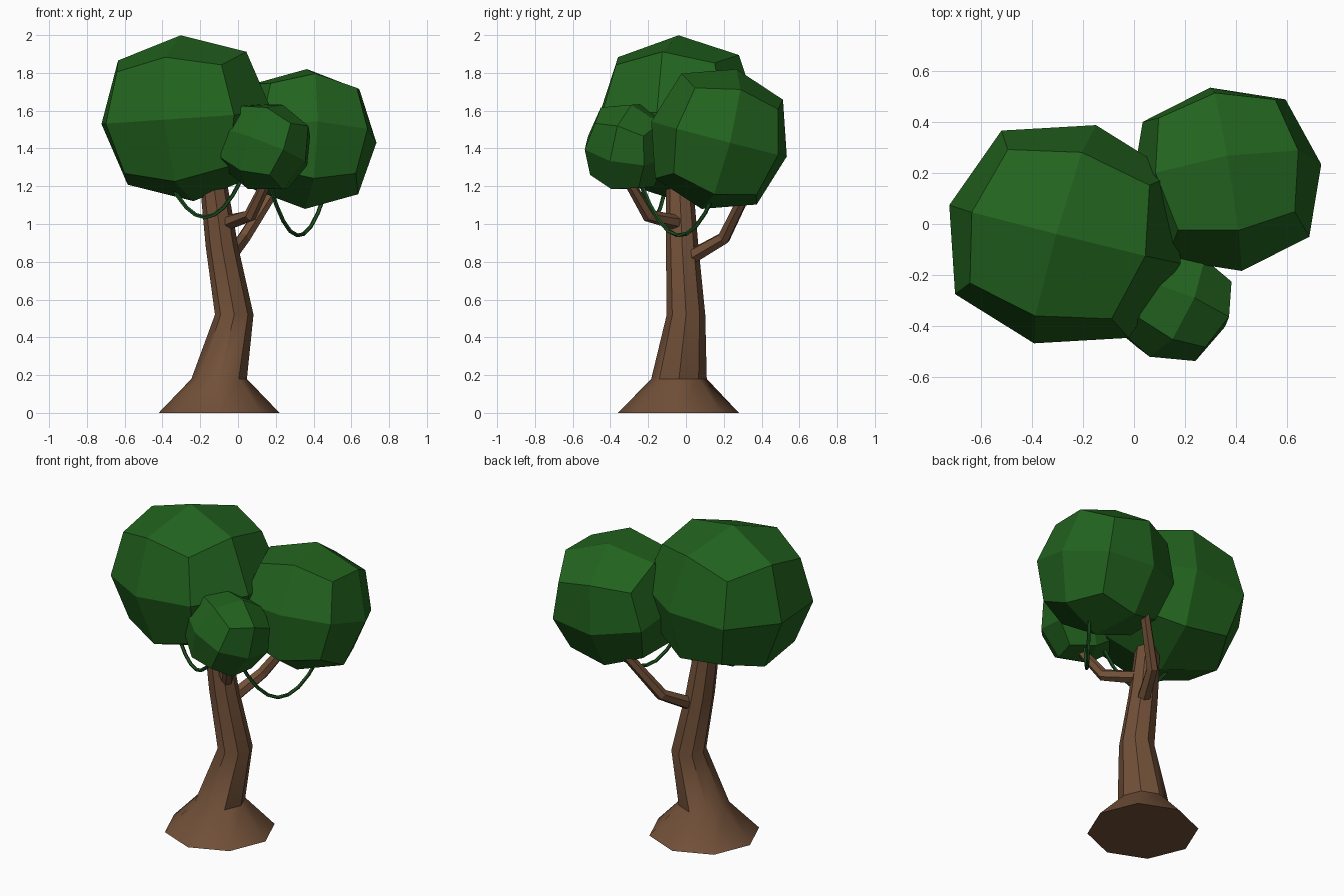
import bpy, bmesh, math
from mathutils import Vector, Euler

if "Cube" in bpy.data.objects:
    bpy.data.objects.remove(bpy.data.objects["Cube"])


def material(name, rgb):
    m = bpy.data.materials.new(name)
    m.diffuse_color = (*rgb, 1)
    m.use_nodes = True
    m.node_tree.nodes["Principled BSDF"].inputs["Base Color"].default_value = m.diffuse_color
    return m


bark = material("bark", (0.165, 0.08, 0.04))
leaf = material("leaf", (0.016, 0.125, 0.013))
vine = material("vine", (0.012, 0.08, 0.014))


def finish(bm, name, mat):
    bmesh.ops.recalc_face_normals(bm, faces=bm.faces[:])
    me = bpy.data.meshes.new(name)
    bm.to_mesh(me)
    bm.free()
    me.materials.append(mat)
    ob = bpy.data.objects.new(name, me)
    bpy.context.collection.objects.link(ob)
    return ob


def tube(name, path, radii, sides, mat, level=False):
    """Loft polygon rings along a path; level keeps the rings horizontal."""
    pts = [Vector(p) for p in path]
    bm = bmesh.new()
    rings = []
    for i, p in enumerate(pts):
        d = pts[min(i + 1, len(pts) - 1)] - pts[max(i - 1, 0)]
        if level:
            u, v = Vector((1, 0, 0)), Vector((0, 1, 0))
        else:
            ref = Vector((1, -1, 0)) if name.startswith("branch") else Vector((0.3, 1, 0))
            u = d.cross(ref).normalized()
            v = d.cross(u).normalized()
        rings.append([bm.verts.new(p + radii[i] * (u * math.cos(a) + v * math.sin(a)))
                      for a in (k * math.tau / sides for k in range(sides))])
    for a, b in zip(rings, rings[1:]):
        for k in range(sides):
            n = (k + 1) % sides
            bm.faces.new((a[k], a[n], b[n], b[k]))
    bm.faces.new(rings[0])
    bm.faces.new(rings[-1])
    return finish(bm, name, mat)


def foliage(name, centre, size, tilt):
    """Cube cut 2x2 per side and rounded into a 24-quad ball."""
    bm = bmesh.new()
    bmesh.ops.create_cube(bm, size=2)
    bmesh.ops.subdivide_edges(bm, edges=bm.edges[:], cuts=1, use_grid_fill=True)
    rot = Euler([math.radians(t) for t in tilt]).to_matrix()
    for v in bm.verts:
        kind = sum(abs(c) > 0.5 for c in v.co)   # 1 side middle, 2 edge, 3 corner
        p = rot @ (v.co.normalized() * (1.0, 1.06, 1.06)[kind - 1])
        v.co = Vector(centre) + Vector(p[i] * size[i] for i in range(3))
    return finish(bm, name, leaf)


def hanging_vine(name, a, b, low):
    """Sagging strand from a to b with its lowest point near height low."""
    a, b = Vector(a), Vector(b)
    sag = (a.z + b.z) / 2 - low
    path = []
    for i in range(9):
        t = i / 8
        p = a.lerp(b, t)
        p.z -= sag * 4 * t * (1 - t)
        path.append(p)
    tube(name, path, [0.011] * 9, 5, vine)


# Trunk with flared foot, soft across the flare and hard along its sides
trunk = tube("trunk",
             [(-0.10, -0.04, 0), (-0.10, -0.037, 0.18), (-0.02, 0, 0.52),
              (-0.085, -0.02, 0.88), (-0.13, -0.035, 1.22), (-0.15, -0.04, 1.38)],
             [0.32, 0.147, 0.102, 0.086, 0.072, 0.06], 8, bark, level=True)
trunk.data.shade_smooth()
trunk.data.set_sharp_from_angle(angle=math.radians(42))

# Branches
tube("branch_front", [(-0.08, -0.02, 1.0), (0.065, -0.2, 1.045), (0.15, -0.3, 1.22), (0.16, -0.3, 1.32)],
     [0.042, 0.035, 0.028, 0.022], 6, bark)
tube("branch_back", [(-0.06, 0.0, 0.81), (0.03, 0.2, 0.925), (0.18, 0.315, 1.16), (0.26, 0.33, 1.3)],
     [0.042, 0.036, 0.03, 0.024], 6, bark)

# Foliage balls
foliage("foliage_large", (-0.27, -0.04, 1.56), (0.47, 0.442, 0.44), (1, -4, -15))
foliage("foliage_medium", (0.36, 0.175, 1.45), (0.378, 0.375, 0.382), (-14, 3, 9))
foliage("foliage_small", (0.145, -0.31, 1.408), (0.245, 0.23, 0.242), (-14, 18, -25))

# Hanging vines
hanging_vine("vine_left", (-0.37, -0.1, 1.24), (0.02, -0.24, 1.24), 1.035)
hanging_vine("vine_right", (0.165, -0.24, 1.22), (0.46, 0.15, 1.16), 0.94)
